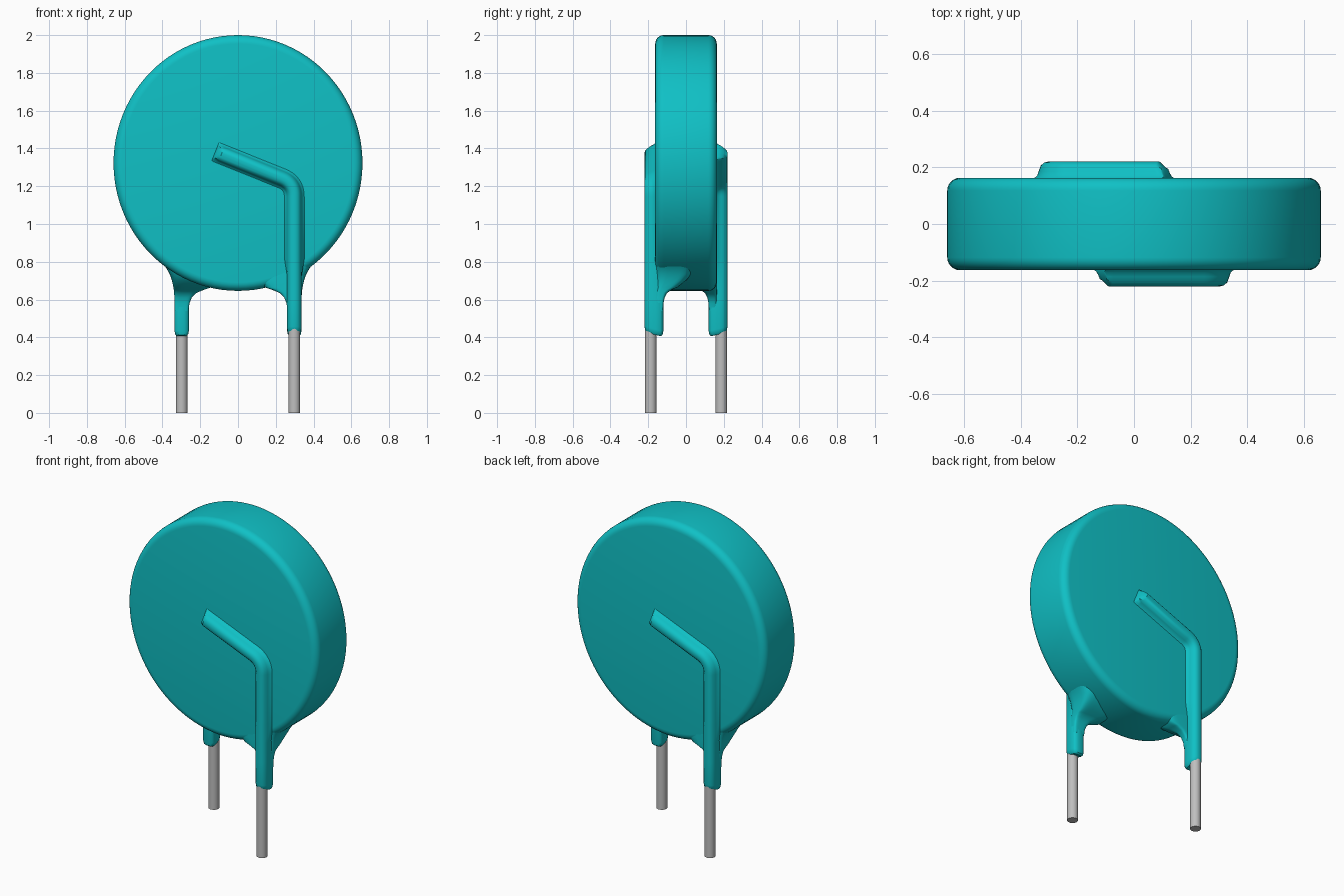
import bpy, bmesh, math
from mathutils import Vector

cube = bpy.data.objects.get("Cube")
if cube:
    bpy.data.objects.remove(cube, do_unlink=True)


def material(name, color, rough):
    m = bpy.data.materials.new(name)
    m.use_nodes = True
    m.diffuse_color = color
    bsdf = m.node_tree.nodes["Principled BSDF"]
    bsdf.inputs["Base Color"].default_value = color
    bsdf.inputs["Roughness"].default_value = rough
    return m


TEAL = material("teal coating", (0.005, 0.53, 0.56, 1), 0.5)
GREY = material("tinned wire", (0.52, 0.52, 0.52, 1), 0.4)


def loft(name, rings, mat, turned=False):
    """Skin a list of equal-length rings and cap both ends."""
    bm = bmesh.new()
    loops = [[bm.verts.new(p) for p in ring] for ring in rings]
    n = len(loops[0])
    for a, b in zip(loops, loops[1:]):
        for i in range(n):
            j = (i + 1) % n
            bm.faces.new((a[i], a[j], b[j], b[i]))
    bm.faces.new(loops[0])
    bm.faces.new(loops[-1])
    if turned:  # half turn about z for the back lead
        for v in bm.verts:
            v.co.x, v.co.y = -v.co.x, -v.co.y
    bmesh.ops.recalc_face_normals(bm, faces=bm.faces)
    me = bpy.data.meshes.new(name)
    bm.to_mesh(me)
    bm.free()
    me.materials.append(mat)
    ob = bpy.data.objects.new(name, me)
    bpy.context.collection.objects.link(ob)
    bpy.ops.object.select_all(action='DESELECT')
    ob.select_set(True)
    bpy.context.view_layer.objects.active = ob
    bpy.ops.object.shade_smooth_by_angle(angle=math.radians(40))
    return ob


def superellipse(count, power):
    """Unit rounded-square outline."""
    pts = []
    for i in range(count):
        t = 2 * math.pi * (i + 0.5) / count
        c, s = math.cos(t), math.sin(t)
        pts.append((math.copysign(abs(c) ** (2 / power), c),
                    math.copysign(abs(s) ** (2 / power), s)))
    return pts


# Disc body with rounded rims
RX, RZ, CZ, HALF, RIM = 0.659, 0.677, 1.323, 0.163, 0.045
profile = []
for k in range(7):
    a = math.pi / 2 * k / 6
    profile.append((RIM * (1 - math.sin(a)), -HALF + RIM * (1 - math.cos(a))))
profile += [(inset, -y) for inset, y in reversed(profile)]
disc = []
for inset, y in profile:
    disc.append([Vector(((RX - inset) * math.cos(t), y, CZ + (RZ - inset) * math.sin(t)))
                 for t in (2 * math.pi * i / 96 for i in range(96))])
loft("disc_body", disc, TEAL)

# Centre line of the coated lead in x, z: slanted run, rounded bend, straight drop
START, CORNER, BEND = Vector((-0.12, 1.383)), Vector((0.298, 1.215)), 0.07
slant = (CORNER - START).normalized()
down = Vector((0, -1))
p0, p2 = CORNER - slant * BEND, CORNER + down * BEND
path = [(START, slant), (START + slant * 0.012, slant), (START + slant * 0.035, slant)]
for k in range(11):
    t = k / 10
    pos = p0 * (1 - t) ** 2 + CORNER * 2 * t * (1 - t) + p2 * t * t
    path.append((pos, (slant * (1 - t) + down * t).normalized()))
path += [(Vector((0.298, z)), down) for z in (0.82, 0.72, 0.60, 0.445, 0.425, 0.415)]

# Coating cross-sections: half width and depth, plain and with a foot on the disc
plain = [(0.038, -0.135), (0.038, -0.162), (0.038, -0.175), (0.037, -0.190),
         (0.031, -0.206), (0.019, -0.217), (0.006, -0.220)]
footed = [(0.056, -0.135), (0.054, -0.162), (0.044, -0.170), (0.038, -0.186),
          (0.031, -0.206), (0.019, -0.217), (0.006, -0.220)]
inner_edge = [(0.014, -0.120), (0.030, -0.125)]


def coating_rings():
    rings = []
    last = len(path) - 1
    for i, (pos, tan) in enumerate(path):
        side = Vector((-tan.y, tan.x))
        half = inner_edge + (footed if pos.y > 0.80 else plain)
        section = half + [(-w, d) for w, d in reversed(half)]
        lid = {0: -0.166, 1: -0.195}.get(i, -1)       # sloped upper end
        shrink = {last: 0.72, last - 1: 0.92}.get(i, 1)  # rounded lower end
        ring = []
        for w, d in section:
            d = -0.17 + (max(d, lid) + 0.17) * shrink
            q = pos + side * w * shrink
            # lower end slopes up toward the outside
            tilt = -0.25 * (d + 0.17) if i >= last - 2 else 0
            ring.append(Vector((q.x, d, q.y + tilt)))
        rings.append(ring)
    return rings


# Flared web joining each coated leg to the disc: z, inner x, outer x, inner y
WEB = [(0.54, 0.262, 0.335, -0.121), (0.58, 0.257, 0.336, -0.119),
       (0.61, 0.245, 0.337, -0.113), (0.635, 0.220, 0.338, -0.100),
       (0.652, 0.180, 0.340, -0.075), (0.665, 0.140, 0.342, -0.045),
       (0.70, 0.110, 0.350, 0.00), (0.735, 0.10, 0.362, 0.03),
       (0.77, 0.10, 0.382, 0.04), (0.82, 0.10, 0.425, 0.04)]
outline = superellipse(32, 4.5)
web_rings = []
for z, x0, x1, y1 in WEB:
    y0 = -0.163
    web_rings.append([Vector(((x0 + x1) / 2 + u * (x1 - x0) / 2,
                              (y0 + y1) / 2 + v * (y1 - y0) / 2, z)) for u, v in outline])

# Bare wire
wire_rings = [[Vector((0.298 + 0.031 * math.cos(t), -0.187 + 0.031 * math.sin(t), z))
               for t in (2 * math.pi * i / 24 for i in range(24))] for z in (0, 0.5)]

for label, turned in (("front", False), ("back", True)):
    loft(label + "_lead_coating", coating_rings(), TEAL, turned)
    loft(label + "_lead_web", web_rings, TEAL, turned)
    loft(label + "_wire", wire_rings, GREY, turned)
